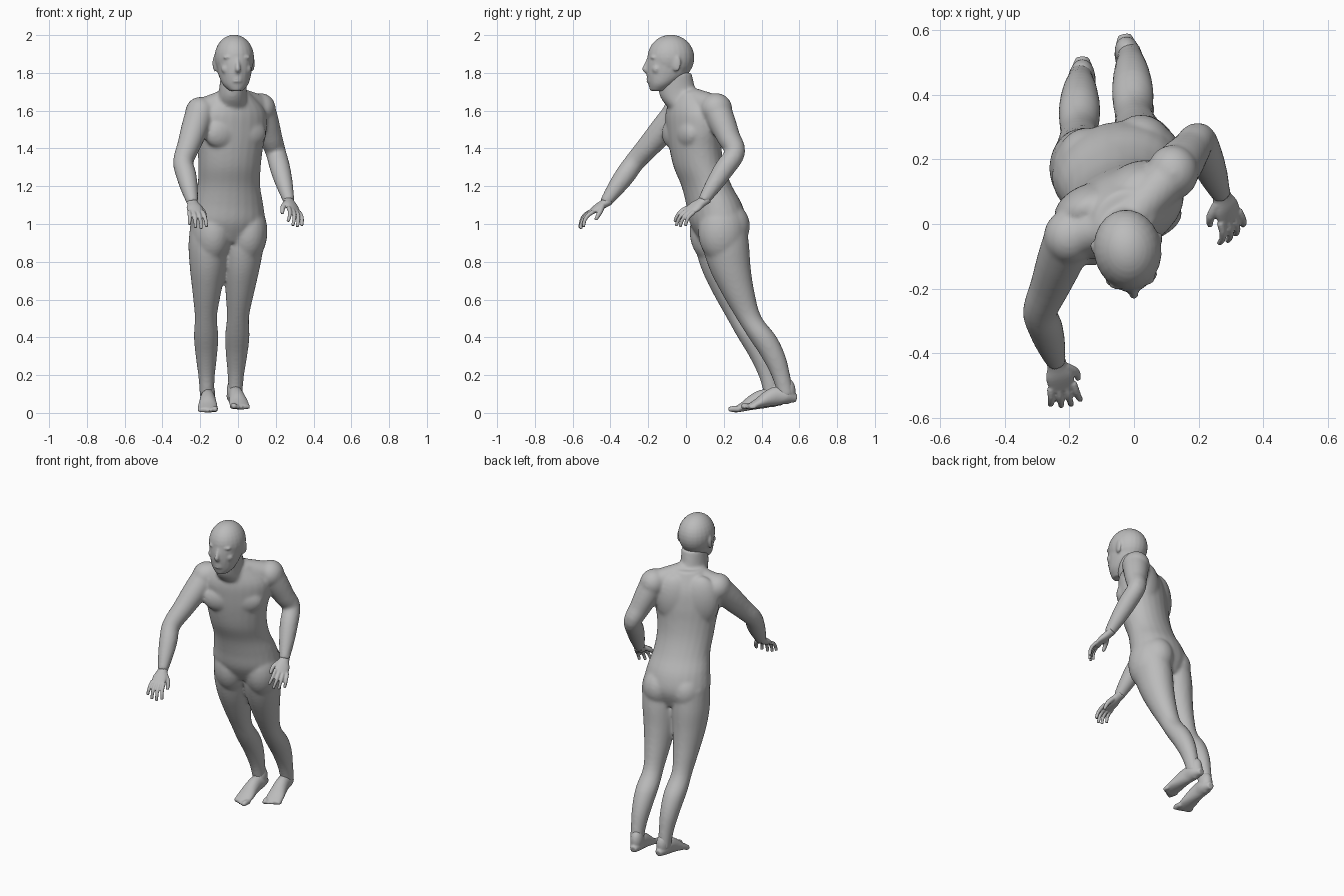
import bpy, bmesh, math
from mathutils import Matrix, Vector

cube = bpy.data.objects.get("Cube")
if cube:
    bpy.data.objects.remove(cube, do_unlink=True)

colour = (0.5, 0.5, 0.5, 1)
grey = bpy.data.materials.new("plain grey")
grey.use_nodes = True
grey.diffuse_color = colour
grey.node_tree.nodes["Principled BSDF"].inputs["Base Color"].default_value = colour


def spline(points, steps=4):
    """Catmull-Rom interpolation through tuples of any length."""
    padded = [points[0], *points, points[-1]]
    smooth = []
    for before, start, end, after in zip(padded, padded[1:], padded[2:], padded[3:]):
        for i in range(steps):
            t = i / steps
            smooth.append([q + 0.5 * t * (r - p + t * (2 * p - 5 * q + 4 * r - s
                                                       + t * (3 * (q - r) + s - p)))
                           for p, q, r, s in zip(before, start, end, after)])
    return smooth + [list(points[-1])]


def loft(bm, points, flat=False, frame=Matrix(), sides=24):
    """Elliptical rings: x, y, z, half width, half depth and turn about z.
    Flat rings stay level; others stand square to the path."""
    rows = spline(points)
    rings = []
    for i, (x, y, z, width, depth, turn) in enumerate(rows):
        centre = Vector((x, y, z))
        behind = Vector(rows[max(i - 1, 0)][:3])
        ahead = Vector(rows[min(i + 1, len(rows) - 1)][:3])
        axis = Vector((0, 0, 1)) if flat else (ahead - behind).normalized()
        across = Vector((math.cos(turn), math.sin(turn), 0))
        across = (across - axis * across.dot(axis)).normalized()
        along = axis.cross(across)
        ring = []
        for k in range(sides):
            angle = math.tau * k / sides
            offset = across * width * math.cos(angle) + along * depth * math.sin(angle)
            ring.append(bm.verts.new(frame @ (centre + offset)))
        rings.append(ring)
    for lower, upper in zip(rings, rings[1:]):
        for k in range(sides):
            n = (k + 1) % sides
            bm.faces.new((lower[k], lower[n], upper[n], upper[k]))
    bm.faces.new(reversed(rings[0]))
    bm.faces.new(rings[-1])


def tube(bm, points, **options):
    """Round loft: x, y, z, radius."""
    loft(bm, [(*p, p[-1], 0) for p in points], **options)


def limb(bm, root, joint, tip, widths, depth=1, bow=0, flat=False):
    """Evenly spaced rings from root over joint to tip; bow shapes thigh and calf."""
    half = len(widths) // 2
    points = []
    for i, width in enumerate(widths):
        if i < half:
            centre = Vector(root).lerp(Vector(joint), i / half)
        else:
            centre = Vector(joint).lerp(Vector(tip), i / half - 1)
        centre.y -= bow * math.sin(math.pi * i / half)
        points.append((*centre, width, width * depth, 0))
    loft(bm, points, flat=flat)


def blob(bm, centre, radii, frame=Matrix()):
    matrix = frame @ Matrix.Translation(centre) @ Matrix.Diagonal((*radii, 1))
    bmesh.ops.create_uvsphere(bm, u_segments=24, v_segments=16, radius=1, matrix=matrix)


def placed(centre, turn):
    return Matrix.Translation(centre) @ Matrix.Rotation(turn, 4, 'Z')


def finish(bm, name, voxel, smooth):
    """Fuse the overlapping volumes of a part into one skin."""
    bmesh.ops.recalc_face_normals(bm, faces=bm.faces)
    mesh = bpy.data.meshes.new(name)
    bm.to_mesh(mesh)
    bm.free()
    mesh.materials.append(grey)
    part = bpy.data.objects.new(name, mesh)
    bpy.context.collection.objects.link(part)
    fuse = part.modifiers.new("fuse", 'REMESH')
    fuse.mode = 'VOXEL'
    fuse.voxel_size = voxel
    fuse.use_smooth_shade = True
    soften = part.modifiers.new("soften", 'SMOOTH')
    soften.factor = 0.5
    soften.iterations = smooth


# Torso: level rings from crotch to neck, twisting so the right shoulder leads
body = bmesh.new()
widths = (.15, .2, .19, .17, .17, .18, .2, .19, .09)
depths = (.1, .145, .145, .13, .13, .13, .13, .12, .08)
spine = (.18, .17, .15, .11, .07, .05, .04, .03, .02)
torso = []
for i, (width, depth, y) in enumerate(zip(widths, depths, spine)):
    t = i / 8
    torso.append((.03 * t - .06, y, .9 + .8 * t, width, depth, .2 + .3 * t))
loft(body, torso, flat=True)

# Chest, upper back, buttocks and hips
chest = placed((-.05, .04, 1.48), .44)
seat = placed((-.05, .18, .98), .24)
for side in (-1, 1):
    blob(body, (side * .08, -.08, 0), (.1, .05, .08), chest)
    blob(body, (side * .08, .05, .04), (.11, .07, .16), chest)
    blob(body, (side * .085, .03, .01), (.1, .11, .12), seat)
    blob(body, (side * .095, -.01, -.02), (.11, .13, .17), seat)

# Neck
loft(body, [(-.03, .01, 1.6, .09, .09, 0), (-.03, -.04, 1.68, .075, .1, 0),
            (-.02, -.06, 1.8, .07, .09, 0)], flat=True)

# Arms, rounded shoulders and the slopes from neck to shoulders
nape = (-.02, .01, 1.67)
right_shoulder, right_wrist = (-.2, -.04, 1.59), (-.24, -.43, 1.11)
left_shoulder, left_wrist = (.12, .16, 1.61), (.27, .09, 1.12)
arm_widths = (.078, .072, .062, .054, .054, .045, .03)
limb(body, right_shoulder, (-.29, -.27, 1.33), right_wrist, arm_widths)
limb(body, left_shoulder, (.2, .26, 1.38), left_wrist, arm_widths)
for shoulder in (right_shoulder, left_shoulder):
    blob(body, shoulder, (.08, .085, .083))
    tube(body, [(*nape, .06), (*shoulder, .072)])

# Legs, trailing behind the hips
leg = dict(widths=(.1, .107, .095, .076, .059, .065, .056, .043, .037),
           depth=1.16, bow=.032, flat=True)
limb(body, (-.15, .165, 1.02), (-.17, .28, .51), (-.165, .46, .08), **leg)
limb(body, (.04, .2, 1.02), (0, .33, .51), (-.015, .53, .09), **leg)
finish(body, "body", voxel=.009, smooth=9)

# Skull and jaw
head = bmesh.new()
skull = placed((-.02, -.08, 1.88), .14)
blob(head, (0, 0, 0), (.105, .125, .122), skull)
loft(head, [(0, -.07, -.175, .035, .04, 0), (0, -.05, -.14, .068, .07, 0),
            (0, -.02, -.09, .086, .11, 0), (0, -.01, -.03, .096, .12, 0),
            (0, 0, .03, .1, .12, 0)], flat=True, frame=skull)

# Face: nose, lips, chin, then brows, nostrils and ears
tube(head, [(0, -.115, 0, .01), (0, -.134, -.045, .013), (0, -.14, -.06, .014),
            (0, -.125, -.073, .013)], frame=skull)
for z in (-.11, -.124):
    blob(head, (0, -.118, z), (.028, .012, .007), skull)
blob(head, (0, -.095, -.16), (.026, .02, .018), skull)
for side in (-1, 1):
    blob(head, (side * .04, -.1, .002), (.034, .018, .01), skull)
    blob(head, (side * .045, -.085, -.06), (.036, .025, .03), skull)
    blob(head, (side * .013, -.122, -.067), (.01, .011, .009), skull)
    ear = skull @ placed((side * .1, .015, -.03), side * -.35)
    blob(head, (0, 0, 0), (.01, .025, .044), ear)
finish(head, "head", voxel=.0065, smooth=5)


def hand(name, wrist, direction, thumb, side):
    """Palm, four curled fingers and a thumb; local y runs to the fingertips."""
    y = Vector(direction).normalized()
    x = Vector(thumb)
    x = (x - y * x.dot(y)).normalized()
    z = x.cross(y) * side
    frame = Matrix((x, y, z)).transposed().to_4x4()
    frame.translation = wrist
    bm = bmesh.new()
    loft(bm, [(0, -.03, 0, .03, .027, 0), (0, .01, 0, .031, .023, 0), (0, .05, 0, .043, .021, 0),
              (0, .1, 0, .04, .011, 0)], frame=frame)
    for finger, length in enumerate((.034, .039, .037, .03)):
        across, reach, drop = .036 - .024 * finger, .085, 0
        points = []
        for joint in range(4):
            points.append((across * (1 + joint / 10), reach, drop, .012 - .001 * joint))
            reach += length * math.cos(joint * .4)
            drop -= length * math.sin(joint * .4)
        tube(bm, points, frame=frame, sides=12)
    tube(bm, [(.02, .02, 0, .016), (.05, .06, -.02, .014), (.055, .1, -.04, .009)],
         frame=frame, sides=12)
    finish(bm, name, voxel=.0045, smooth=3)


hand("right_hand", right_wrist, (.2, -.85, -.55), (1, .1, -.1), -1)
hand("left_hand", left_wrist, (.3, -.8, -.55), (-.7, 0, .5), 1)


def foot(name, heel, turn, inner):
    """Heel, ankle, instep and five toes; inner is the side of the big toe."""
    frame = placed(heel, turn)
    bm = bmesh.new()
    sole = []
    widths, depths = (.02, .04, .04, .045, .052, .05), (.02, .04, .05, .042, .026, .014)
    for i, (width, depth) in enumerate(zip(widths, depths)):
        sole.append((0, -.052 * i, depth + .008 * (5 - i), width, depth, 0))
    loft(bm, sole, frame=frame)
    blob(bm, (0, -.055, .1), (.039, .05, .07), frame)
    for toe in range(5):
        x = inner * (.038 - .02 * toe)
        radius = .012 if toe else .016
        tip = .009 * toe - .29
        tube(bm, [(x, -.23, .02, radius), (x, tip + .02, radius + .005, radius),
                  (x, tip, radius, radius * .7)], frame=frame, sides=12)
    finish(bm, name, voxel=.006, smooth=3)


foot("right_foot", (-.16, .515, 0), 0, inner=1)
foot("left_foot", (-.03, .585, .016), .17, inner=-1)
